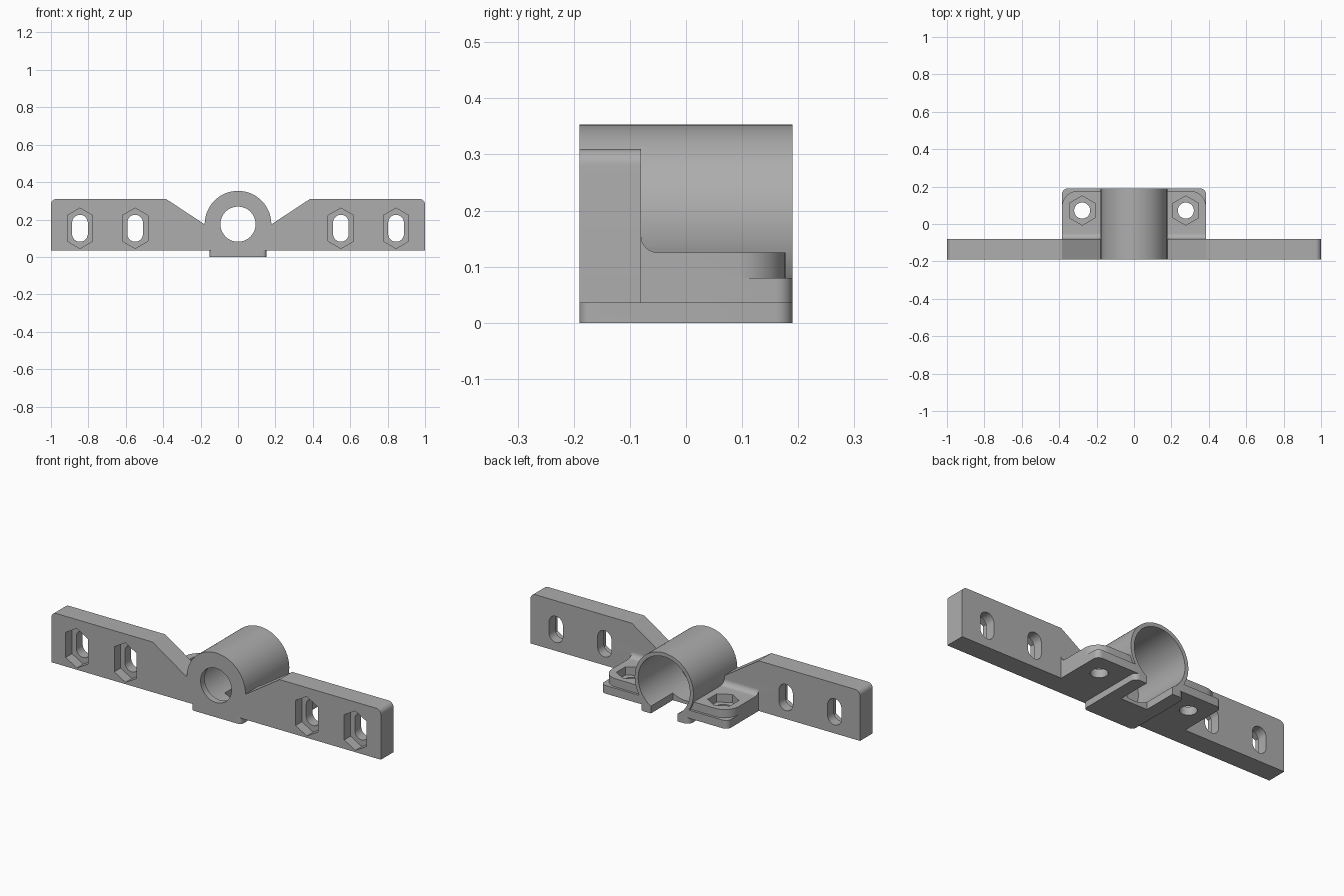
import bpy, bmesh
from math import sin, cos, pi, radians
from mathutils import Vector

cube = bpy.data.objects.get("Cube")
if cube:
    bpy.data.objects.remove(cube, do_unlink=True)

grey = bpy.data.materials.new("plain grey")
grey.use_nodes = True
grey.diffuse_color = (0.42, 0.42, 0.42, 1)
grey.node_tree.nodes["Principled BSDF"].inputs["Base Color"].default_value = (0.42, 0.42, 0.42, 1)

AXES = {"x": lambda a, b, d: (d, a, b),
        "y": lambda a, b, d: (a, d, b),
        "z": lambda a, b, d: (a, b, d)}


def prism(name, outline, axis, start, end):
    """Extrude a flat outline along an axis."""
    bm = bmesh.new()
    place = AXES[axis]
    low = [bm.verts.new(place(a, b, start)) for a, b in outline]
    high = [bm.verts.new(place(a, b, end)) for a, b in outline]
    bm.faces.new(low)
    bm.faces.new(high)
    for i in range(len(low)):
        j = (i + 1) % len(low)
        bm.faces.new((low[i], low[j], high[j], high[i]))
    bmesh.ops.recalc_face_normals(bm, faces=bm.faces)
    mesh = bpy.data.meshes.new(name)
    bm.to_mesh(mesh)
    bm.free()
    mesh.materials.append(grey)
    obj = bpy.data.objects.new(name, mesh)
    bpy.context.collection.objects.link(obj)
    return obj


def ring(ca, cb, r, n=64, stretch=0.0):
    """Regular outline, pulled apart along its second direction by stretch."""
    pts = []
    for i in range(n):
        t = 2 * pi * (i + 0.5) / n + (pi / 6 if n == 6 else 0)
        if n == 6:
            t = 2 * pi * i / n + pi / 2
        b = r * sin(t)
        pts.append((ca + r * cos(t), cb + b + (stretch if b > 0 else -stretch)))
    return pts


def rounded(corners, steps=8):
    """Outline whose square corners (a, b, radius) are rounded."""
    pts = []
    for i, (a, b, r) in enumerate(corners):
        p = Vector((a, b))
        if not r:
            pts.append((a, b))
            continue
        u = (Vector(corners[i - 1][:2]) - p).normalized()
        v = (Vector(corners[(i + 1) % len(corners)][:2]) - p).normalized()
        for k in range(steps + 1):
            t = pi / 2 * k / steps
            q = p + (u + v) * r - (v * cos(t) + u * sin(t)) * r
            pts.append((q.x, q.y))
    return pts


def box_outline(half, b0, b1, r0, r1):
    return rounded([(-half, b0, r0), (half, b0, r0), (half, b1, r1), (-half, b1, r1)])


def combine(body, tool, operation):
    mod = body.modifiers.new("combine", "BOOLEAN")
    mod.operation = operation
    mod.solver = "EXACT"
    mod.object = tool
    bpy.context.view_layer.objects.active = body
    bpy.ops.object.modifier_apply(modifier=mod.name)
    bpy.data.objects.remove(tool, do_unlink=True)


FRONT, PLATE_BACK, BACK = -0.19, -0.08, 0.19
BASE, AXIS_Z = 0.035, 0.175

# Long front plate with sloped cut-outs beside the tube
plate = rounded([(-1, BASE, 0), (1, BASE, 0), (1, 0.31, 0.03), (0.385, 0.31, 0),
                 (0.18, AXIS_Z, 0), (-0.18, AXIS_Z, 0), (-0.385, 0.31, 0), (-1, 0.31, 0.03)])
bracket = prism("mounting_bracket", plate, "y", FRONT, PLATE_BACK)

# Two-layer rear flange, fillet against the plate, foot and tube
fillet = [(-0.1, 0.1), (-0.05, 0.1)]
fillet += [(-0.05 - 0.03 * sin(t), 0.155 - 0.03 * cos(t)) for t in [pi / 16 * k for k in range(9)]]
fillet += [(-0.1, 0.155)]
tube = [(a, max(b, 0.0)) for a, b in ring(0, AXIS_Z, 0.178, 96)]
additions = [
    prism("flange_lower", box_outline(0.385, -0.13, BACK, 0, 0.03), "z", BASE, 0.08),
    prism("flange_upper", box_outline(0.385, -0.13, 0.177, 0, 0.085), "z", 0.06, 0.125),
    prism("flange_fillet", fillet, "x", -0.385, 0.385),
    prism("foot", box_outline(0.152, FRONT, BACK, 0.02, 0.03), "z", 0, 0.05),
    prism("tube", tube, "y", FRONT, BACK),
]
for part in additions:
    combine(bracket, part, "UNION")

# Stepped bore and the slot through the floor at the back
cutters = [
    prism("bore", ring(0, AXIS_Z, 0.157, 96), "y", -0.155, 0.3),
    prism("front_hole", ring(0, AXIS_Z, 0.094), "y", -0.3, 0),
    prism("floor_slot", box_outline(0.08, 0.0, 0.3, 0, 0), "z", -0.1, 0.1),
]
# Bolt holes with hexagonal recesses, on both sides
for side in (-1, 1):
    cutters.append(prism("flange_hole", ring(side * 0.277, 0.072, 0.043, 32), "z", -0.1, 0.2))
    cutters.append(prism("flange_hex", ring(side * 0.277, 0.072, 0.078, 6), "z", 0.08, 0.2))
    for x in (0.55, 0.845):
        cutters.append(prism("plate_slot", ring(side * x, 0.153, 0.042, 32, 0.03), "y", -0.3, 0))
        hexagon = ring(side * x, 0.153, 0.078, 6, 0.03)
        cutters.append(prism("plate_hex", hexagon, "y", -0.3, -0.135))
for part in cutters:
    combine(bracket, part, "DIFFERENCE")

# Smooth curved walls, crisp edges
bpy.ops.object.select_all(action="DESELECT")
bracket.select_set(True)
bpy.context.view_layer.objects.active = bracket
bpy.ops.object.shade_smooth_by_angle(angle=radians(30))
